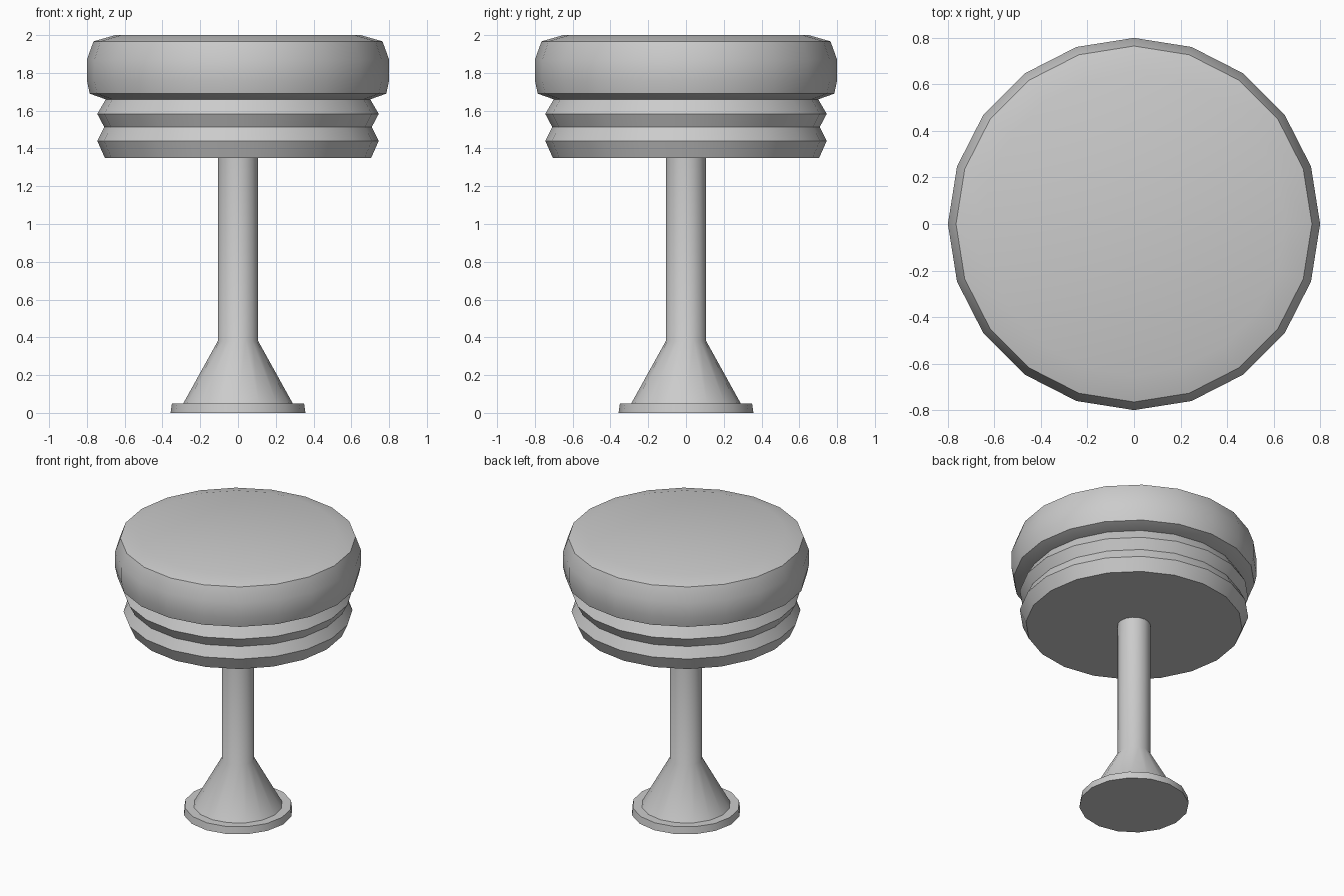
import bpy, bmesh
from math import cos, sin, tau, radians

if "Cube" in bpy.data.objects:
    bpy.data.objects.remove(bpy.data.objects["Cube"])


def lathe(name, profile, sides, angle):
    """Spin a (radius, z) profile, bottom to top, and cap both ends."""
    bm = bmesh.new()
    rings = [[bm.verts.new((r * cos(tau * i / sides), r * sin(tau * i / sides), z))
              for i in range(sides)] for r, z in profile]
    for low, high in zip(rings, rings[1:]):
        for i in range(sides):
            j = (i + 1) % sides
            bm.faces.new((low[i], low[j], high[j], high[i]))
    bm.faces.new(rings[0][::-1])
    bm.faces.new(rings[-1])
    mesh = bpy.data.meshes.new(name)
    bm.to_mesh(mesh)
    bm.free()
    obj = bpy.data.objects.new(name, mesh)
    bpy.context.collection.objects.link(obj)
    bpy.ops.object.select_all(action='DESELECT')
    obj.select_set(True)
    bpy.context.view_layer.objects.active = obj
    bpy.ops.object.shade_smooth_by_angle(angle=radians(angle))
    return obj


# Padded seat with a gently domed top
lathe("seat_cushion", [(0.70, 1.66), (0.785, 1.69), (0.80, 1.76), (0.80, 1.87),
                       (0.765, 1.967), (0.65, 2.0)], 20, 35)

# Ridged metal band under the cushion
lathe("ridged_band", [(0.705, 1.35), (0.745, 1.44), (0.708, 1.513),
                      (0.745, 1.583), (0.70, 1.66)], 20, 35)

# Column flaring out to a foot plate
lathe("pedestal", [(0.357, 0.0), (0.35, 0.05), (0.29, 0.05),
                   (0.107, 0.38), (0.107, 1.35)], 16, 35)
